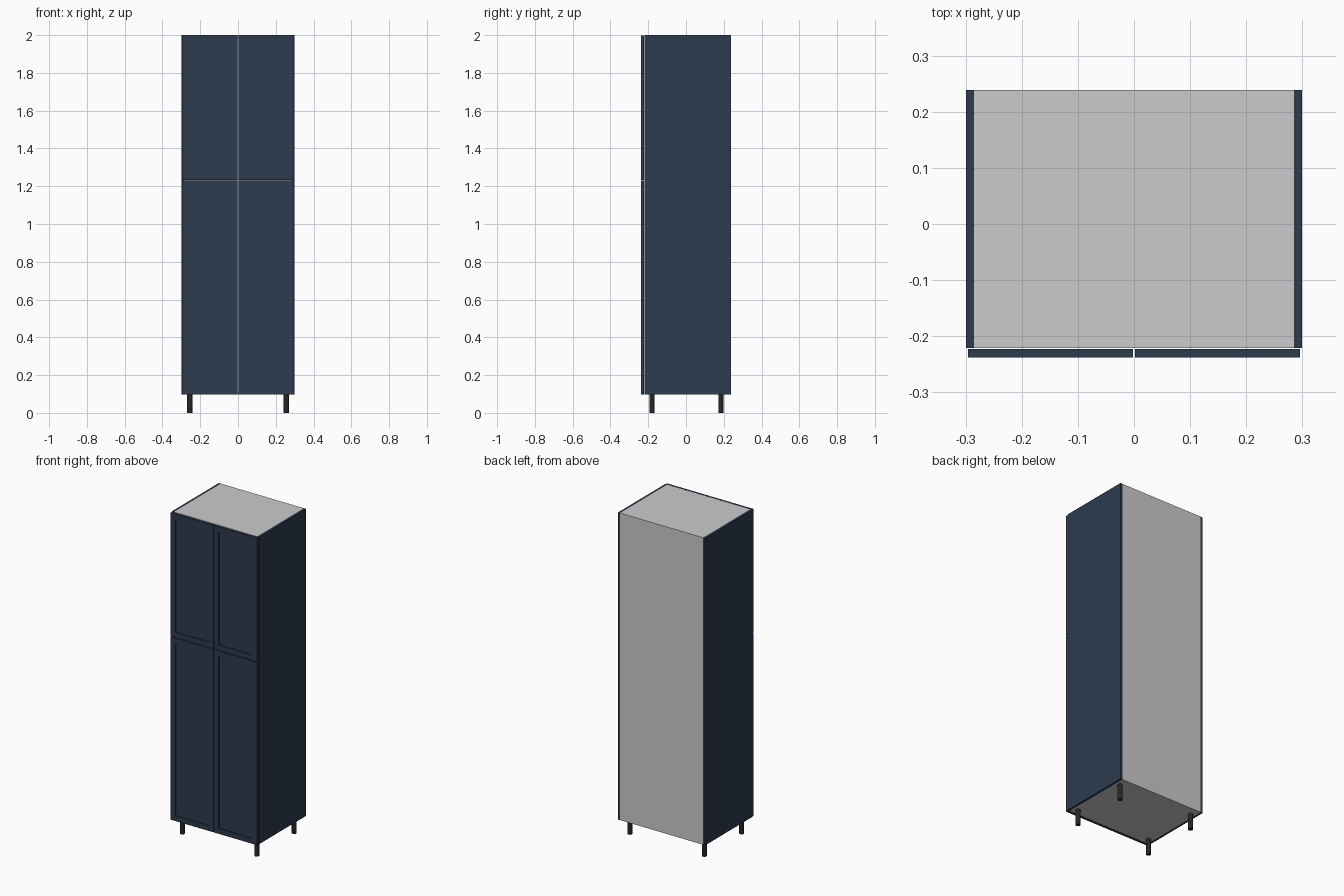
import bpy
import bmesh
from mathutils import Matrix, Vector

if "Cube" in bpy.data.objects:
    bpy.data.objects.remove(bpy.data.objects["Cube"])


def material(name, color):
    mat = bpy.data.materials.new(name)
    mat.diffuse_color = (*color, 1)
    mat.use_nodes = True
    mat.node_tree.nodes["Principled BSDF"].inputs["Base Color"].default_value = mat.diffuse_color
    return mat


NAVY = material("navy_paint", (0.026, 0.043, 0.078))
BLACK = material("black_plastic", (0.02, 0.02, 0.02))


def finish(name, bm, mat=None):
    mesh = bpy.data.meshes.new(name)
    bm.to_mesh(mesh)
    bm.free()
    obj = bpy.data.objects.new(name, mesh)
    bpy.context.collection.objects.link(obj)
    if mat:
        mesh.materials.append(mat)
    return obj


def box_mesh(x0, x1, y0, y1, z0, z1):
    bm = bmesh.new()
    size = Matrix.Diagonal((x1 - x0, y1 - y0, z1 - z0, 1))
    centre = Matrix.Translation(((x0 + x1) / 2, (y0 + y1) / 2, (z0 + z1) / 2))
    bmesh.ops.create_cube(bm, size=1, matrix=centre @ size)
    return bm


def panel(name, *bounds, mat=None):
    return finish(name, box_mesh(*bounds), mat)


def door(name, x0, x1, z0, z1):
    # Shaker door: inset the front face, then push the centre panel back
    bm = box_mesh(x0, x1, FRONT, FRONT + 0.015, z0, z1)
    front = min(bm.faces, key=lambda f: f.calc_center_median().y)
    bmesh.ops.inset_region(bm, faces=[front], thickness=0.046)
    inner = bmesh.ops.extrude_discrete_faces(bm, faces=[front])["faces"][0]
    bmesh.ops.translate(bm, verts=inner.verts, vec=Vector((0, 0.006, 0)))
    return finish(name, bm, NAVY)


W, FRONT, BACK = 0.299, -0.238, 0.239
T = 0.014
BOTTOM, TOP, SPLIT = 0.097, 2.0, 1.232
CARCASS = FRONT + 0.017
IN = W - T

# Carcass: top, bottom, fixed shelf behind the door gap, and back
panel("top_panel", -IN, IN, CARCASS, BACK, TOP - T, TOP)
panel("bottom_panel", -IN, IN, CARCASS, BACK, BOTTOM, BOTTOM + T)
panel("middle_shelf", -IN, IN, CARCASS, BACK - 0.006, SPLIT - T / 2, SPLIT + T / 2)
panel("back_panel", -IN, IN, BACK - 0.006, BACK, BOTTOM + T, TOP - T)

for side, s in (("left", -1), ("right", 1)):
    # Painted side panels
    xs = sorted((s * IN, s * W))
    panel(side + "_side_panel", *xs, CARCASS, BACK, BOTTOM, TOP, mat=NAVY)

    # Upper and lower doors
    xs = sorted((s * 0.0015, s * (W - 0.003)))
    door(side + "_upper_door", *xs, SPLIT + 0.002, TOP - 0.001)
    door(side + "_lower_door", *xs, BOTTOM, SPLIT - 0.002)

    # Round legs
    for end, y in (("front", -0.18), ("back", 0.185)):
        bm = bmesh.new()
        bmesh.ops.create_cone(bm, cap_ends=True, segments=24, radius1=0.014,
                              radius2=0.014, depth=BOTTOM,
                              matrix=Matrix.Translation((s * 0.256, y, BOTTOM / 2)))
        leg = finish(f"{side}_{end}_leg", bm, BLACK)
        bpy.context.view_layer.objects.active = leg
        leg.select_set(True)
        bpy.ops.object.shade_smooth_by_angle()
        leg.select_set(False)
